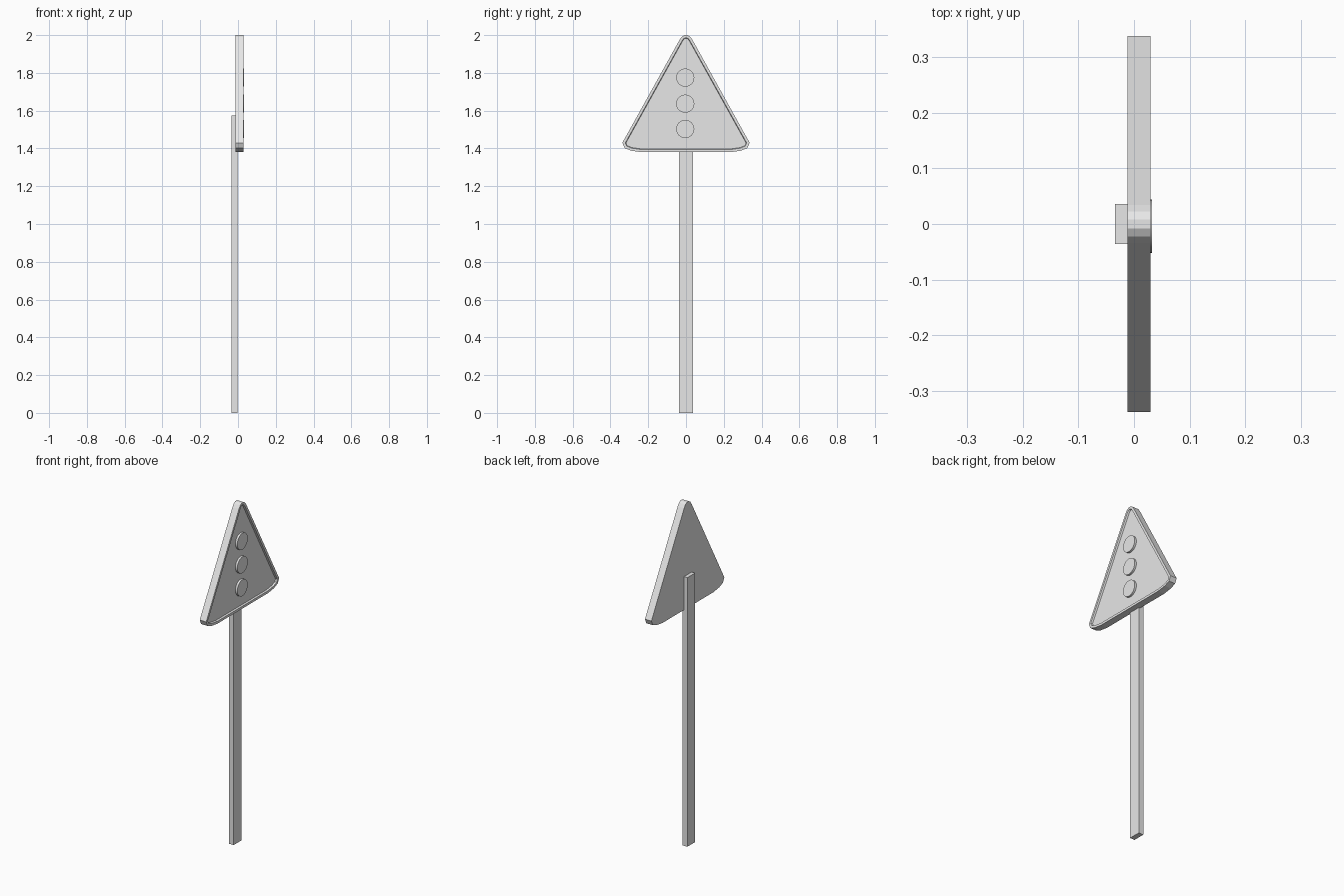
import bpy, bmesh, math

cube = bpy.data.objects.get("Cube")
if cube:
    bpy.data.objects.remove(cube, do_unlink=True)

grey = bpy.data.materials.new("plain_grey")
grey.use_nodes = True
grey.diffuse_color = (0.8, 0.8, 0.8, 1)
grey.node_tree.nodes["Principled BSDF"].inputs["Base Color"].default_value = (0.8, 0.8, 0.8, 1)


def extrude_x(name, outline, x0, x1, rim=0, recess=0):
    """Extrude a (y, z) outline along x, with an optional recessed front panel."""
    bm = bmesh.new()
    base = bm.faces.new([bm.verts.new((x0, y, z)) for y, z in outline])
    ext = bmesh.ops.extrude_face_region(bm, geom=[base], use_keep_orig=True)["geom"]
    for v in ext:
        if isinstance(v, bmesh.types.BMVert):
            v.co.x = x1
    front = next(f for f in ext if isinstance(f, bmesh.types.BMFace))
    bmesh.ops.recalc_face_normals(bm, faces=bm.faces)
    if rim:
        # Sloped lip, then a vertical step down to the panel
        bmesh.ops.inset_region(bm, faces=[front], thickness=rim, use_even_offset=True)
        bmesh.ops.inset_region(bm, faces=[front], thickness=0.003, use_even_offset=True)
        for v in front.verts:
            v.co.x -= recess
    mesh = bpy.data.meshes.new(name)
    bm.to_mesh(mesh)
    bm.free()
    mesh.materials.append(grey)
    obj = bpy.data.objects.new(name, mesh)
    bpy.context.collection.objects.link(obj)
    return obj


# Triangular plate with rounded corners and a raised rim
half = [(0.008, 2.0), (0.022, 1.992), (0.034, 1.975), (0.337, 1.43),
        (0.325, 1.402), (0.29, 1.388), (0.235, 1.38)]
outline = half + [(-y, z) for y, z in reversed(half)]
extrude_x("sign_plate", outline, -0.012, 0.03, rim=0.014, recess=0.01)

# Three round lamps on the panel
for name, z in (("top_lamp", 1.775), ("middle_lamp", 1.637), ("bottom_lamp", 1.503)):
    ring = [(-0.004 + 0.048 * math.cos(a), z + 0.048 * math.sin(a))
            for a in (math.tau * i / 32 for i in range(32))]
    lamp = extrude_x(name, ring, 0.015, 0.032)
    for p in lamp.data.polygons:
        p.use_smooth = abs(p.normal.x) < 0.5

# Flat post behind the plate
w = 0.036
extrude_x("post", [(-w, 0), (w, 0), (w, 1.575), (-w, 1.575)], -0.034, -0.003)
